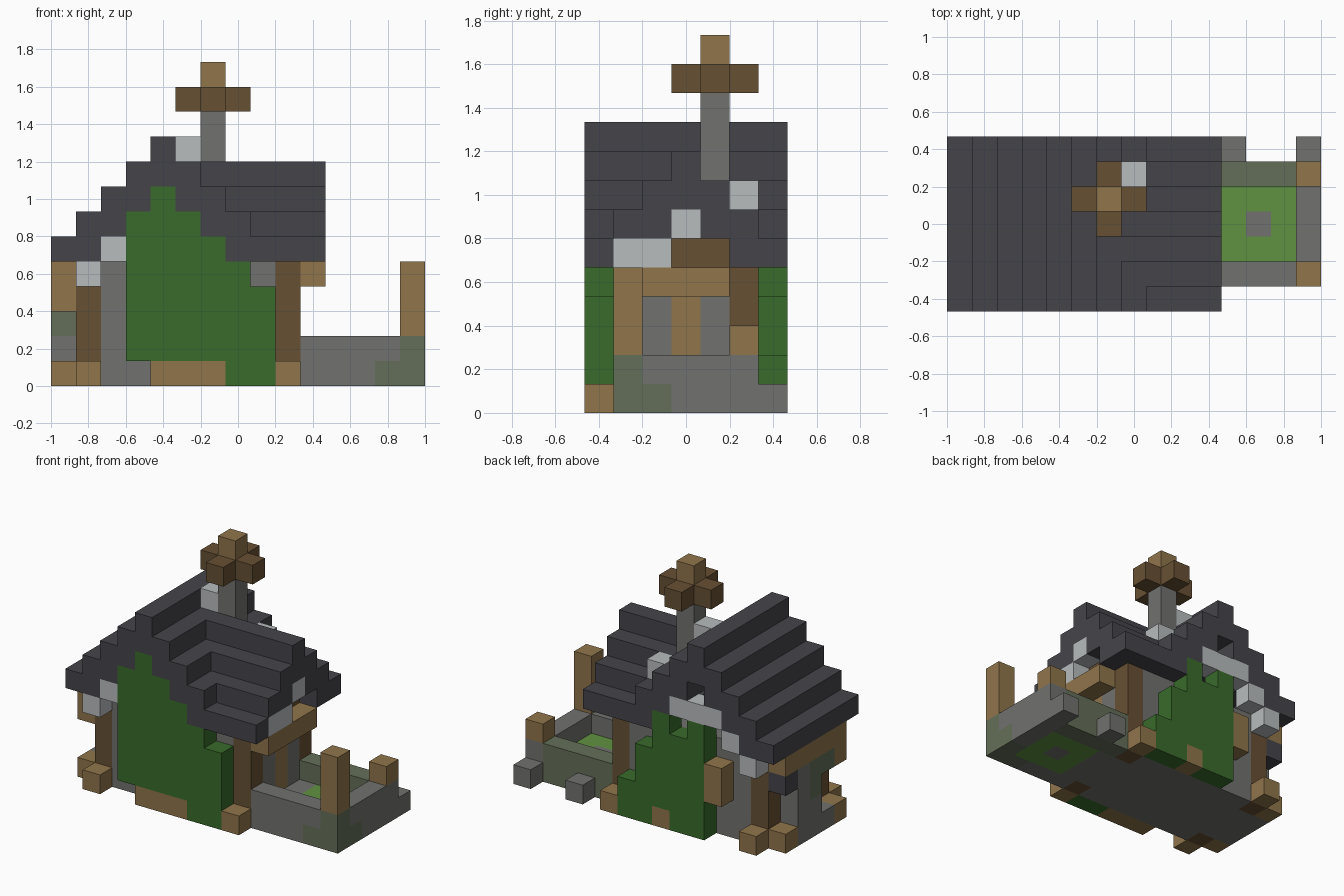
import bpy, bmesh
from mathutils import Vector

if "Cube" in bpy.data.objects:
    bpy.data.objects.remove(bpy.data.objects["Cube"], do_unlink=True)

U = 2 / 15  # block size
ORIGIN = Vector((-1, -3.5 * U, 0))


def linear(c):
    c /= 255
    return c / 12.92 if c < 0.04 else ((c + 0.055) / 1.055) ** 2.4


def material(name, hexa):
    rgb = [linear(v) for v in bytes.fromhex(hexa)]
    m = bpy.data.materials.new(name)
    m.use_nodes = True
    m.diffuse_color = (*rgb, 1)
    bsdf = m.node_tree.nodes["Principled BSDF"]
    bsdf.inputs["Base Color"].default_value = (*rgb, 1)
    bsdf.inputs["Roughness"].default_value = 0.9
    return m


MATS = {n: material(n, h) for n, h in {
    "slate": "45444a", "cobweb": "b8bcbe", "stone": "71726e", "mossy_stone": "646e58",
    "plank": "90754b", "dark_log": "675033", "leaf": "396b2b", "grass": "609141"}.items()}
GRID = {}


def span(v):
    return range(v[0], v[1] + 1) if isinstance(v, tuple) else (v,)


def fill(part, colour, x, y, z):
    """Fill an inclusive block range; later calls replace earlier ones."""
    for i in span(x):
        for j in span(y):
            for k in span(z):
                GRID[i, j, k] = (part, colour)


# House floor and walls
fill("floor", "stone", (1, 9), (1, 5), 0)
for y in (1, 5):
    fill("walls", "stone", (2, 8), y, (0, 4))
fill("walls", "stone", 1, (2, 4), (0, 4))
fill("walls", "stone", 9, (2, 4), (1, 3))
fill("door_post", "plank", 9, 3, (1, 3))
fill("gable_boards", "dark_log", 9, (2, 4), (4, 5))
for x in (1, 9):
    for y in (1, 5):
        fill("corner_posts", "dark_log", x, y, (0, 4))

# Side bay with a small opening
fill("side_bay", "stone", 0, (2, 4), 0)
fill("side_bay", "stone", 0, 4, (1, 3))
fill("side_bay", "stone", 0, 3, 1)
fill("side_bay", "mossy_stone", 0, 3, (2, 3))
fill("side_bay", "mossy_stone", 0, 2, 3)
fill("side_bay", "plank", 0, 1, 3)
fill("side_bay", "slate", 0, 5, 3)

# Eave beams
fill("eave_beams", "plank", 0, (1, 5), 4)
fill("eave_beams", "plank", 10, (1, 4), 4)

# Loose blocks round the base
for x, y in ((1, 0), (1, 6), (0, 1), (0, 5), (9, 0), (9, 6)):
    fill("base_blocks", "plank", x, y, 0)

# Wing roof, stepping up to a ridge along x
for s in range(3):
    for y in (s, 5 - s):
        fill("wing_roof", "slate", (7 - s, 10), (y, y + 1), 5 + s)
fill("wing_roof", "slate", (5, 10), 3, 8)

# Main roof, stepping up to a ridge along y
for s in range(4):
    for x in (s, 7 - s):
        fill("main_roof", "slate", (x, x + 1), (0, 6), 5 + s)
fill("main_roof", "slate", 4, (0, 6), 9)

# Ivy on the front gable
for top, x in ((3, (3, 8)), (4, (3, 7)), (5, (3, 6)), (6, (3, 5)), (7, 4)):
    fill("front_ivy", "leaf", x, 0, (1 if top == 3 else top, top))
fill("front_ivy", "leaf", (7, 8), 0, 0)
fill("front_planter", "plank", (4, 6), 0, 0)

# Ivy on the back gable
for x, top in ((4, 5), (5, 4), (6, 5), (7, 3), (8, 1)):
    fill("back_ivy", "leaf", x, 6, (0, top))
fill("back_planter", "plank", 6, 6, 0)
fill("back_box", "plank", 3, 6, (2, 3))

# Cobwebs under the eaves and on the roof
for y in (0, 6):
    fill("cobwebs", "cobweb", 2, y, 5)
    fill("cobwebs", "cobweb", 1, y, 4)
fill("cobwebs", "cobweb", (3, 5), 6, 6)
fill("cobwebs", "cobweb", 10, (1, 2), 5)
fill("cobwebs", "cobweb", 10, 3, 6)
fill("cobwebs", "cobweb", 7, 5, 7)
fill("cobwebs", "cobweb", 5, 4, 9)

# Chimney and its wooden cap
fill("chimney", "stone", 6, 4, (6, 10))
fill("chimney_cap", "dark_log", (5, 7), 4, 11)
fill("chimney_cap", "dark_log", 6, (3, 5), 11)
fill("chimney_cap", "plank", 6, 4, 12)

# Walled garden
for y in (1, 5):
    fill("garden_wall", "stone", (10, 14), y, (0, 1))
fill("garden_wall", "stone", 14, (1, 5), (0, 1))
fill("garden_wall", "stone", 10, (2, 4), 0)
fill("garden_wall", "mossy_stone", (10, 13), 5, (0, 1))
fill("garden_wall", "mossy_stone", (13, 14), 1, 0)
fill("garden_wall", "mossy_stone", 14, 2, 0)
fill("garden_wall", "mossy_stone", 14, 1, 1)
fill("lawn", "grass", (11, 13), (2, 4), 0)
fill("lawn", "stone", 12, 3, 0)
fill("garden_posts", "plank", 14, 1, (2, 4))
fill("garden_posts", "plank", 14, 5, 2)
for x in (11, 14):
    fill("garden_stones", "stone", x, 6, 0)


def build(part):
    """Make one mesh from a part's blocks, keeping only exposed faces."""
    cells = {c: v[1] for c, v in GRID.items() if v[0] == part}
    colours = sorted(set(cells.values()))
    bm = bmesh.new()
    for cell, colour in cells.items():
        for axis in range(3):
            for sign in (-1, 1):
                n = list(cell)
                n[axis] += sign
                if tuple(n) in GRID:
                    continue
                a, b = (axis + 1) % 3, (axis + 2) % 3
                ring = [(0, 0), (1, 0), (1, 1), (0, 1)][::sign]
                verts = []
                for p, q in ring:
                    v = Vector(cell)
                    v[axis] += max(sign, 0)
                    v[a] += p
                    v[b] += q
                    verts.append(bm.verts.new(ORIGIN + v * U))
                bm.faces.new(verts).material_index = colours.index(colour)
    bmesh.ops.remove_doubles(bm, verts=bm.verts, dist=0.001)
    mesh = bpy.data.meshes.new(part)
    bm.to_mesh(mesh)
    bm.free()
    for c in colours:
        mesh.materials.append(MATS[c])
    bpy.context.collection.objects.link(bpy.data.objects.new(part, mesh))


for part in dict.fromkeys(v[0] for v in GRID.values()):
    build(part)
